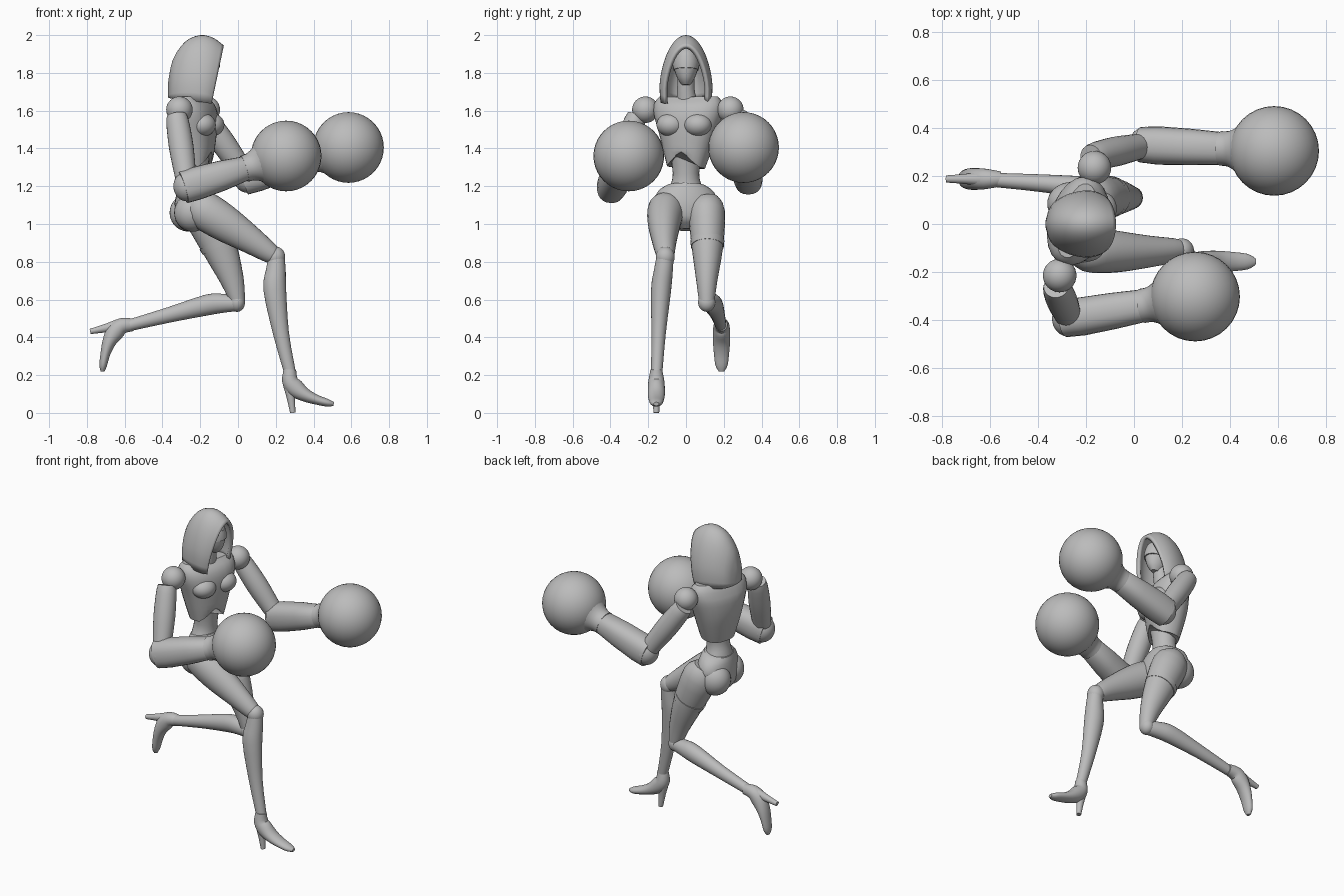
import bpy, bmesh, math
from mathutils import Vector, Matrix

cube = bpy.data.objects.get("Cube")
if cube:
    bpy.data.objects.remove(cube, do_unlink=True)

grey = bpy.data.materials.new("plain grey")
grey.use_nodes = True
grey.diffuse_color = (0.5, 0.5, 0.5, 1)
grey.node_tree.nodes["Principled BSDF"].inputs["Base Color"].default_value = (0.5, 0.5, 0.5, 1)

parts = []
SIDE = Vector((0, 1, 0))
CHEST_SIDE = Vector((0.3, 0.95, 0)).normalized()
HIP_SIDE = Vector((-0.15, 0.99, 0)).normalized()


def finish(name, bm):
    bmesh.ops.recalc_face_normals(bm, faces=bm.faces)
    mesh = bpy.data.meshes.new(name)
    bm.to_mesh(mesh)
    bm.free()
    mesh.materials.append(grey)
    obj = bpy.data.objects.new(name, mesh)
    bpy.context.scene.collection.objects.link(obj)
    parts.append(obj)
    return obj


def smooth_path(rows, steps):
    """Catmull-Rom through rows of numbers."""
    rows = [Vector(r) for r in rows]
    out = []
    for i in range(len(rows) - 1):
        a, b = rows[max(i - 1, 0)], rows[i]
        c, d = rows[i + 1], rows[min(i + 2, len(rows) - 1)]
        for k in range(steps):
            t = k / steps
            out.append(b + (c - a) * t / 2 + (a * 2 - b * 5 + c * 4 - d) * t * t / 2
                       + (b * 3 - a - c * 3 + d) * t ** 3 / 2)
    return out + [rows[-1]]


def loft(name, rows, side=SIDE, steps=3, sides=24, power=1.0, edit=None):
    """Skin oval sections; each row is x, y, z, half width, half depth."""
    rows = smooth_path(rows, steps)
    centres = [Vector(r[:3]) for r in rows]
    bm = bmesh.new()
    rings = []
    for i, r in enumerate(rows):
        t = (centres[min(i + 1, len(rows) - 1)] - centres[max(i - 1, 0)]).normalized()
        s = (side - t * side.dot(t)).normalized()
        n = s.cross(t)
        ring = []
        for k in range(sides):
            a = math.tau * k / sides
            c, d = (math.copysign(abs(f) ** power, f) for f in (math.cos(a), math.sin(a)))
            ring.append(bm.verts.new(centres[i] + s * c * r[3] + n * d * r[4]))
        rings.append(ring)
    for low, high in zip(rings, rings[1:]):
        for k in range(sides):
            j = (k + 1) % sides
            bm.faces.new((low[k], low[j], high[j], high[k]))
    if edit:
        edit(rings, centres)
    bm.faces.new(rings[0])
    bm.faces.new(rings[-1])
    return finish(name, bm)


def ball(name, centre, size, yaw=0.0):
    bm = bmesh.new()
    bmesh.ops.create_uvsphere(bm, u_segments=32, v_segments=20, radius=1)
    scale = Matrix.Diagonal((*size, 1)) if isinstance(size, tuple) else Matrix.Scale(size, 4)
    bm.transform(Matrix.Translation(centre) @ Matrix.Rotation(yaw, 4, "Z") @ scale)
    return finish(name, bm)


# hood: pointed arches swept from the face opening to the back
def build_hood():
    arches = smooth_path([(-0.075, 0.122, 1.945), (-0.13, 0.142, 1.985), (-0.2, 0.145, 2.0),
                          (-0.28, 0.125, 1.965), (-0.345, 0.08, 1.87), (-0.37, 0.01, 1.75)], 3)
    bm = bmesh.new()
    rows = []
    for i, (x, width, top) in enumerate(arches):
        front = 1 - i / (len(arches) - 1)
        base = 1.67 - 0.035 * front
        row = []
        for k in range(25):
            a = math.pi * (k / 24 - 0.5)
            up = math.cos(a)
            y = width * math.sin(a) * (1 - 0.25 * max(0, 0.3 - up))
            lean = 0.065 * (1 - up) * front ** 2
            row.append(bm.verts.new((x - lean, y, base + (top - base) * up)))
        rows.append(row)
    for a, b in zip(rows, rows[1:]):
        for k in range(24):
            bm.faces.new((a[k], a[k + 1], b[k + 1], b[k]))
    bm.faces.new(rows[-1])
    hood = finish("hood", bm)
    shell = hood.modifiers.new("thickness", "SOLIDIFY")
    shell.thickness = 0.022
    shell.offset = -1


build_hood()

# head, face mask and neck
loft("head", [(-0.165, 0, 1.735, 0.02, 0.03), (-0.17, 0, 1.77, 0.045, 0.06),
              (-0.18, 0, 1.84, 0.068, 0.08), (-0.19, 0, 1.9, 0.06, 0.075),
              (-0.195, 0, 1.945, 0.02, 0.03)])
loft("face_mask", [(-0.176, 0, 1.815, 0.066, 0.083), (-0.181, 0, 1.845, 0.072, 0.086),
                   (-0.186, 0, 1.87, 0.07, 0.083)], steps=1)
loft("neck", [(-0.23, 0.01, 1.62, 0.065, 0.06), (-0.21, 0, 1.69, 0.048, 0.045),
              (-0.2, 0, 1.78, 0.045, 0.045)])


# chest armour with an arch cut in its lower front edge
def arch_front(rings, centres):
    for ring, lift in zip(rings[:3], (1, 0.7, 0.35)):
        for v in ring:
            d = v.co - centres[0]
            if d.x > 0.02:
                v.co.z += lift * 0.08 * max(0, 1 - abs(d.dot(CHEST_SIDE)) / 0.09)


loft("chest", [(-0.225, 0, 1.3, 0.1, 0.085), (-0.23, 0.005, 1.38, 0.125, 0.1),
               (-0.235, 0.01, 1.48, 0.155, 0.115), (-0.235, 0.012, 1.58, 0.185, 0.115),
               (-0.24, 0.014, 1.64, 0.185, 0.09), (-0.24, 0.014, 1.675, 0.16, 0.06)],
     CHEST_SIDE, power=0.85, edit=arch_front)
for label, sign in (("left", 1), ("right", -1)):
    spot = Vector((-0.165, -0.01, 1.525)) + CHEST_SIDE * 0.075 * sign
    ball(label + "_bust", spot, (0.07, 0.075, 0.062), -0.3)

# waist, hips and seat
loft("waist", [(-0.235, 0, 1.13, 0.12, 0.09), (-0.235, 0, 1.2, 0.085, 0.075),
               (-0.23, 0, 1.27, 0.07, 0.068), (-0.225, 0, 1.4, 0.09, 0.08)])
loft("hips", [(-0.22, 0, 0.97, 0.04, 0.06), (-0.225, 0, 1.02, 0.11, 0.105),
              (-0.225, 0, 1.1, 0.17, 0.11), (-0.23, 0, 1.17, 0.15, 0.095),
              (-0.235, 0, 1.205, 0.1, 0.082)], HIP_SIDE)
for label, sign in (("left", 1), ("right", -1)):
    ball(label + "_seat", (-0.25 - 0.012 * sign, 0.085 * sign, 1.06), (0.1, 0.09, 0.1))


# arms: shoulder ball, upper arm, gauntlet and round glove
def arm(label, shoulder, elbow, glove):
    shoulder, elbow, glove = map(Vector, (shoulder, elbow, glove))
    ball(label + "_shoulder", shoulder, 0.07)
    out = Vector((-0.015, math.copysign(0.045, shoulder.y), -0.03))
    start = shoulder + out
    rows = [(*start.lerp(elbow, t), r, r * 1.05)
            for t, r in ((0, 0.05), (0.12, 0.058), (0.45, 0.062), (0.8, 0.055), (1, 0.05))]
    loft(label + "_upper_arm", rows)
    ball(label + "_elbow", elbow, (0.072, 0.076, 0.08))
    rows = [(*elbow.lerp(glove, t), w, d)
            for t, w, d in ((-0.04, 0.074, 0.086), (0.1, 0.08, 0.088), (0.35, 0.076, 0.08),
                            (0.6, 0.068, 0.064), (0.62, 0.062, 0.058))]
    loft(label + "_gauntlet", rows, steps=1, power=0.85)
    rows = [(*elbow.lerp(glove, t), r, r)
            for t, r in ((0.58, 0.072), (0.64, 0.074), (0.7, 0.09), (0.76, 0.12))]
    loft(label + "_glove_cuff", rows)
    ball(label + "_glove", glove, 0.187)


arm("right", (-0.31, -0.215, 1.605), (-0.27, -0.395, 1.2), (0.255, -0.303, 1.36))
arm("left", (-0.165, 0.235, 1.605), (0.05, 0.33, 1.245), (0.585, 0.305, 1.405))


# heeled shoe, modelled upright and then swung about the ankle
def shoe(label, ankle, swing):
    place = Matrix.Translation(ankle) @ Matrix.Rotation(swing, 4, "Y")

    def piece(name, rows):
        loft(label + name, [(x, 0, z, w, d) for x, z, w, d in rows]).data.transform(place)

    piece("_shoe", [(0, 0.01, 0.031, 0.033), (0, -0.05, 0.042, 0.042), (0.03, -0.09, 0.045, 0.048),
                    (0.08, -0.125, 0.045, 0.036), (0.14, -0.15, 0.04, 0.026),
                    (0.2, -0.167, 0.032, 0.02), (0.232, -0.173, 0.014, 0.01)])
    piece("_heel", [(-0.005, -0.07, 0.03, 0.032), (0.005, -0.14, 0.021, 0.022),
                    (0.015, -0.22, 0.015, 0.014)])


# forward leg
loft("right_thigh", [(-0.24, -0.09, 1.12, 0.06, 0.06), (-0.19, -0.105, 1.08, 0.095, 0.1),
                     (-0.08, -0.115, 1.01, 0.088, 0.098), (0.06, -0.115, 0.92, 0.067, 0.075),
                     (0.17, -0.11, 0.845, 0.05, 0.053), (0.2, -0.11, 0.825, 0.04, 0.04)])
ball("right_knee", (0.2, -0.11, 0.825), (0.05, 0.05, 0.055))
loft("right_shin", [(0.205, -0.11, 0.83, 0.045, 0.042), (0.2, -0.12, 0.75, 0.05, 0.053),
                    (0.195, -0.132, 0.65, 0.053, 0.06), (0.228, -0.145, 0.42, 0.038, 0.042),
                    (0.275, -0.155, 0.215, 0.03, 0.031)])
shoe("right", (0.275, -0.157, 0.22), 0)

# trailing leg
loft("left_thigh", [(-0.21, 0.1, 1.13, 0.07, 0.07), (-0.18, 0.11, 1.06, 0.097, 0.11),
                    (-0.095, 0.113, 0.87, 0.082, 0.092), (-0.03, 0.11, 0.7, 0.056, 0.062),
                    (0, 0.11, 0.58, 0.04, 0.038)])
loft("left_shorts_cuff", [(-0.115, 0.113, 0.91, 0.09, 0.1), (-0.1, 0.113, 0.88, 0.087, 0.096)])
ball("left_knee", (-0.005, 0.11, 0.585), (0.042, 0.046, 0.05))
loft("left_shin", [(-0.01, 0.11, 0.58, 0.04, 0.042), (-0.08, 0.128, 0.58, 0.047, 0.05),
                   (-0.16, 0.145, 0.572, 0.05, 0.055), (-0.36, 0.168, 0.52, 0.038, 0.041),
                   (-0.57, 0.183, 0.465, 0.03, 0.031)])
shoe("left", (-0.565, 0.188, 0.465), math.radians(85))

# smooth shading with crisp edges kept
bpy.ops.object.select_all(action="DESELECT")
for obj in parts:
    obj.select_set(True)
bpy.context.view_layer.objects.active = parts[0]
bpy.ops.object.shade_smooth_by_angle(angle=math.radians(35))
